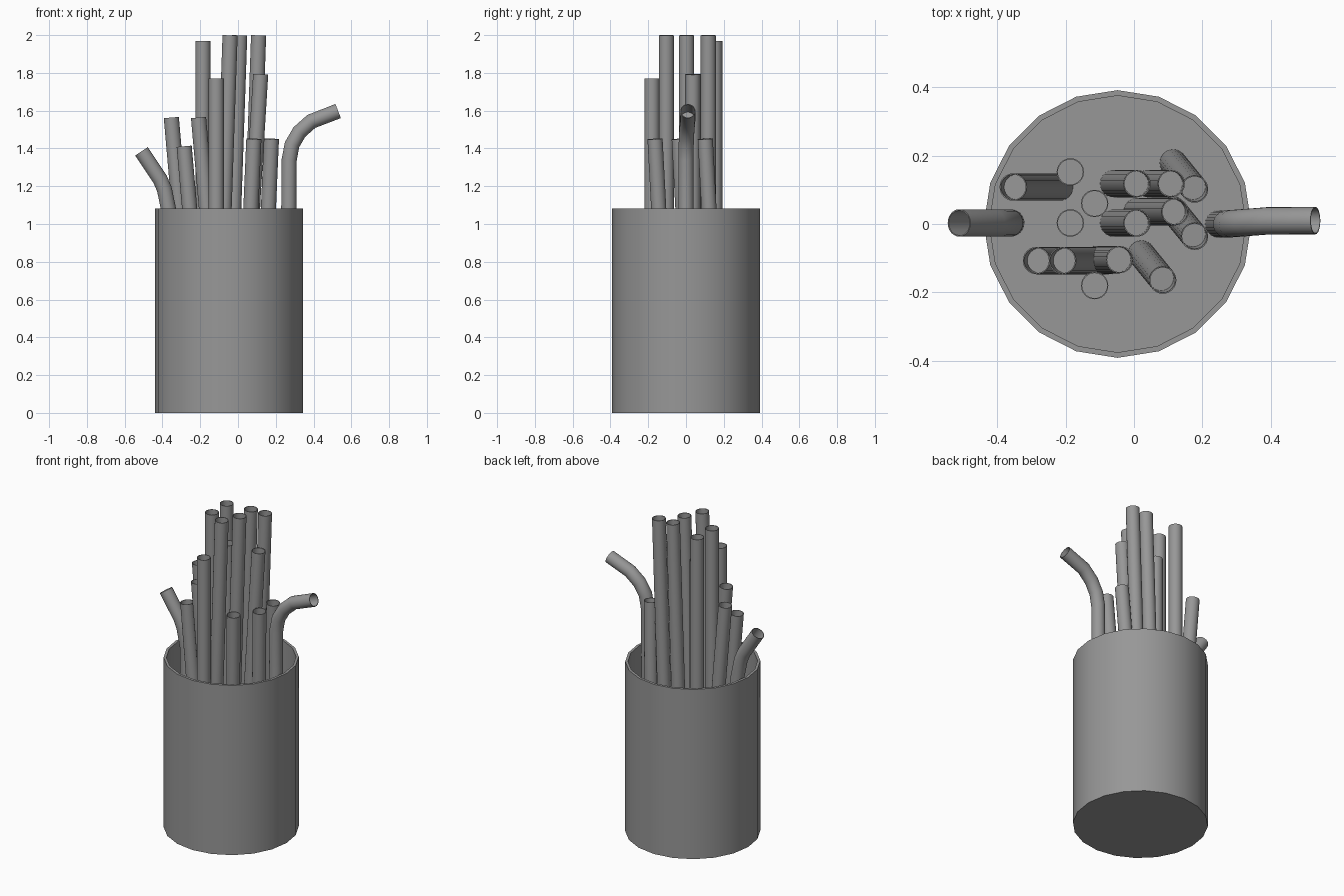
import bpy, bmesh, math
from mathutils import Vector

if "Cube" in bpy.data.objects:
    bpy.data.objects.remove(bpy.data.objects["Cube"])

R_STRAW, R_IN, RECESS = 0.04, 0.0365, 0.11
grey = bpy.data.materials.new("dark_grey")
grey.diffuse_color = (0.31, 0.31, 0.31, 1)
grey.use_nodes = True
grey.node_tree.nodes["Principled BSDF"].inputs["Base Color"].default_value = grey.diffuse_color


def finish(bm, name):
    bmesh.ops.recalc_face_normals(bm, faces=bm.faces)
    me = bpy.data.meshes.new(name)
    bm.to_mesh(me)
    bm.free()
    me.materials.append(grey)
    ob = bpy.data.objects.new(name, me)
    bpy.context.collection.objects.link(ob)
    bpy.ops.object.select_all(action='DESELECT')
    ob.select_set(True)
    bpy.context.view_layer.objects.active = ob
    bpy.ops.object.shade_smooth_by_angle(angle=math.radians(35))
    return ob


def skin(bm, rings):
    """Join successive rings with quads and close both ends."""
    for a, b in zip(rings, rings[1:]):
        n = len(a)
        for i in range(n):
            bm.faces.new((a[i], a[(i + 1) % n], b[(i + 1) % n], b[i]))
    bm.faces.new(rings[0])
    bm.faces.new(rings[-1])


def straw(name, path, sides=24):
    """Round straw swept along a path, with a recessed mouth at the top."""
    pts = [Vector(p) for p in path]
    bm = bmesh.new()

    def ring(p, t, r):
        u = Vector((0, 1, 0)).cross(t).normalized()
        v = t.cross(u)
        return [bm.verts.new(p + r * (u * math.cos(a) + v * math.sin(a)))
                for a in (2 * math.pi * k / sides for k in range(sides))]

    rings = []
    for i, p in enumerate(pts):
        t_in = (p - pts[max(i - 1, 0)]).normalized()
        t_out = (pts[min(i + 1, len(pts) - 1)] - p).normalized()
        t = (t_in + t_out).normalized()
        rings.append(ring(p, t, R_STRAW))
    rings.append(ring(pts[-1], t, R_IN))
    rings.append(ring(pts[-1] - t * RECESS, t, R_IN))
    skin(bm, rings)
    return finish(bm, name)


# Cup: 20-sided lathe with thin wall and floor
bm = bmesh.new()
skin(bm, [[bm.verts.new((-0.048 + r * math.cos(k * math.pi / 10),
                         r * math.sin(k * math.pi / 10), z)) for k in range(20)]
          for r, z in ((0.391, 0), (0.391, 1.083), (0.375, 1.083), (0.375, 0.015))])
finish(bm, "cup")

# Straight straws: top x, y, z and the lean from foot to top
straws = [
    (-0.186, 0.152, 1.97, 0, 0), (-0.186, 0.003, 1.97, 0, 0),
    (-0.115, 0.06, 1.77, 0, 0), (-0.115, -0.18, 1.77, 0, 0),
    (-0.353, 0.108, 1.567, -0.135, 0), (-0.209, -0.107, 1.567, -0.135, 0),
    (-0.285, -0.107, 1.415, -0.122, 0),
    (0.009, 0.118, 2.0, 0.068, 0), (0.109, 0.118, 2.0, 0.068, 0),
    (0.009, 0.003, 2.0, 0.068, 0), (-0.042, -0.104, 2.0, 0.068, 0),
    (0.12, 0.036, 1.795, 0.11, 0),
    (0.177, 0.102, 1.453, 0.062, -0.076), (0.177, -0.036, 1.453, 0.062, -0.076),
    (0.084, -0.164, 1.453, 0.062, -0.076),
]
for i, (x, y, z, dx, dy) in enumerate(straws):
    zc = z - R_STRAW * math.hypot(dx, dy) / z
    straw(f"straw_{i + 1}", [(x - dx, y - dy, 0.02), (x, y, zc)])

# Bent straws
straw("bent_straw_left", [(-0.36, 0.003, 0.02), (-0.364, 0.003, 1.06), (-0.39, 0.003, 1.185),
                          (-0.412, 0.003, 1.236), (-0.511, 0.003, 1.385)])
straw("bent_straw_right", [(0.248, 0, 0.02), (0.269, 0, 1.1), (0.271, 0, 1.34),
                           (0.286, 0.001, 1.42), (0.325, 0.004, 1.487),
                           (0.388, 0.009, 1.543), (0.53, 0.01, 1.598)])
